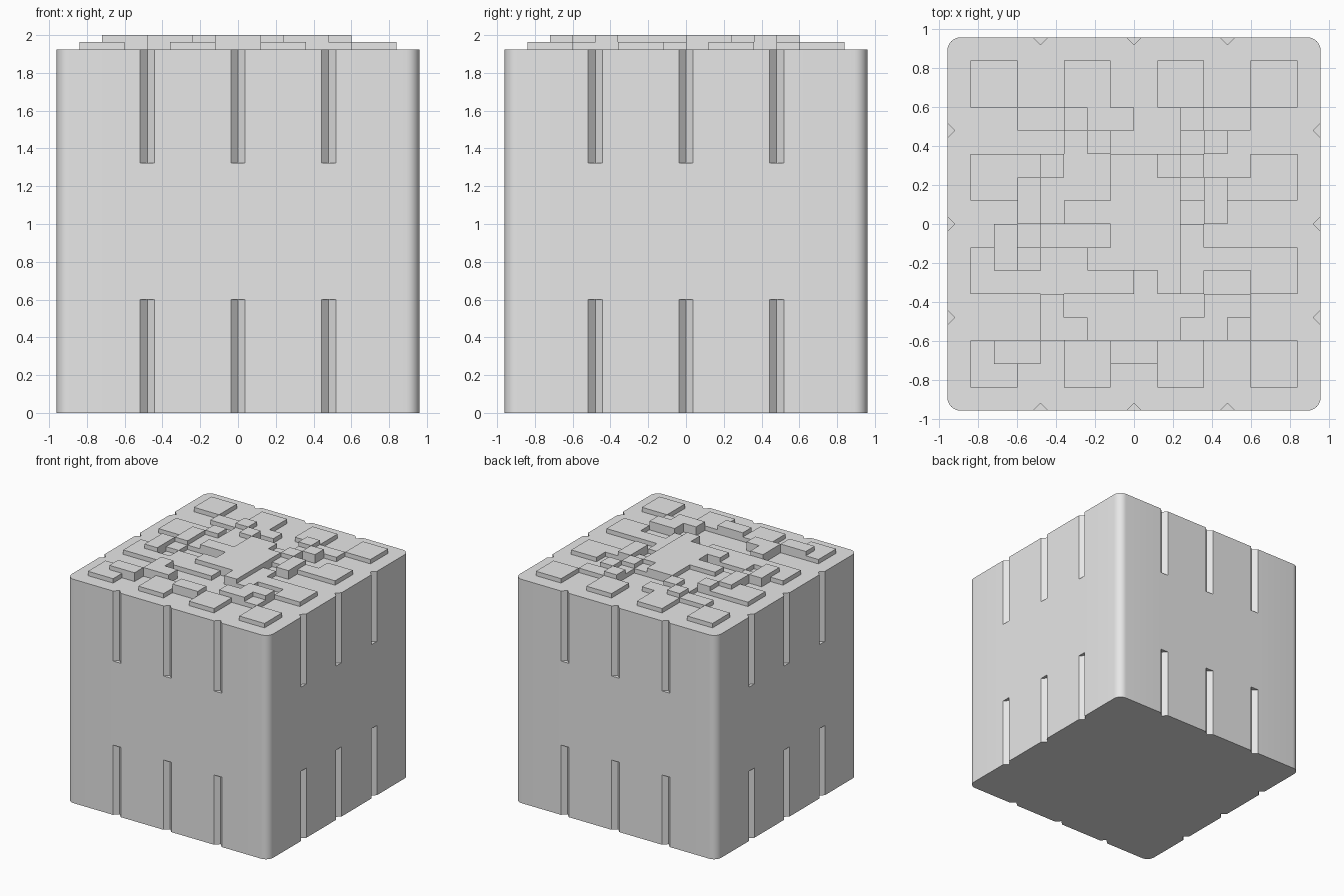
import bpy, bmesh, math

if "Cube" in bpy.data.objects:
    bpy.data.objects.remove(bpy.data.objects["Cube"])

U = 0.12          # plan grid unit of the raised pattern
HALF = 0.96       # half width of the body
TOP = 1.925       # top of the body
LOW, HIGH = 1.963, 2.0

grey = bpy.data.materials.new("grey")
grey.diffuse_color = (0.8, 0.8, 0.8, 1)
grey.use_nodes = True
grey.node_tree.nodes["Principled BSDF"].inputs["Base Color"].default_value = grey.diffuse_color


def finish(bm, name):
    bmesh.ops.recalc_face_normals(bm, faces=bm.faces)
    mesh = bpy.data.meshes.new(name)
    bm.to_mesh(mesh)
    bm.free()
    mesh.materials.append(grey)
    ob = bpy.data.objects.new(name, mesh)
    bpy.context.collection.objects.link(ob)
    return ob


def prism(bm, points, z0, z1):
    face = bm.faces.new([bm.verts.new((x, y, z0)) for x, y in points])
    new = bmesh.ops.extrude_face_region(bm, geom=[face])["geom"]
    for v in new:
        if isinstance(v, bmesh.types.BMVert):
            v.co.z = z1


def blocks(name, rects, z1):
    bm = bmesh.new()
    for x0, x1, y0, y1 in rects:
        pts = [(x0, y0), (x1, y0), (x1, y1), (x0, y1)]
        prism(bm, [(x * U, y * U) for x, y in pts], TOP, z1)
    return finish(bm, name)


# Body: block with rounded upright edges
R, STEPS = 0.07, 8
outline = []
for k, (sx, sy) in enumerate([(1, 1), (-1, 1), (-1, -1), (1, -1)]):
    for i in range(STEPS + 1):
        a = math.pi / 2 * (k + i / STEPS)
        outline.append((sx * (HALF - R) + R * math.cos(a),
                        sy * (HALF - R) + R * math.sin(a)))
bm = bmesh.new()
prism(bm, outline, 0, TOP)
body = finish(bm, "body")

# V grooves: three per side, at the top and at the bottom
bm = bmesh.new()
G = 0.038
for z0, z1 in [(-0.1, 0.6), (1.323, 2.1)]:
    for p in (-0.48, 0, 0.48):
        for cx, cy in [(p, HALF), (p, -HALF), (HALF, p), (-HALF, p)]:
            prism(bm, [(cx + G, cy), (cx, cy + G), (cx - G, cy), (cx, cy - G)], z0, z1)
cutter = finish(bm, "groove_cutter")
cutter.hide_render = True
cutter.hide_viewport = True
cut = body.modifiers.new("grooves", "BOOLEAN")
cut.operation = "DIFFERENCE"
cut.solver = "EXACT"
cut.object = cutter

# Regular grid of low square tiles
starts = (-7, -3, 1, 5)
blocks("square_tiles", [(x, x + 2, y, y + 2) for x in starts for y in starts], LOW)

# Low strips linking the tiles
blocks("low_strips", [
    (-5, -3, 2, 3), (-4, -3, 0, 2), (-5, -4, -1, 0), (-5, -4, -3, -2),
    (-4, -3, -3, -1), (-1, 0, -3, -2), (2, 3, -1, 0), (3, 5, -2, -1),
    (4, 5, 1, 2), (4, 5, -5, -4), (-5, -3, 4, 5), (-2, 0, 4, 5),
    (-3, -2, 3, 4), (2, 3, 3, 4), (3, 5, 4, 5)], LOW)

# High blocks around the middle
blocks("high_blocks", [
    (-6, -4, -6, -5), (-1, 1, -6, -5), (-4, -3, -5, -3), (-3, -2, -5, -4),
    (2, 4, -5, -4), (3, 5, -4, -3), (-6, -5, -2, 0), (-5, -4, 0, 2),
    (-4, -3, 2, 3), (-2, -1, 3, 4), (-3, -2, 4, 5), (2, 3, 4, 5),
    (3, 4, 3, 4), (2, 3, 2, 3), (3, 4, 0, 2)], HIGH)

# Stepped plateau in the centre
steps = [(-1, 3), (1, 3), (1, 2), (2, 2), (2, -3), (1, -3), (1, -2), (-2, -2),
         (-2, -1), (-1, -1), (-1, 0), (-3, 0), (-3, 1), (-1, 1)]
bm = bmesh.new()
prism(bm, [(x * U, y * U) for x, y in steps], TOP, HIGH)
finish(bm, "centre_plateau")

# Smooth rounded corners, crisp everywhere else
bpy.ops.object.select_all(action="DESELECT")
body.select_set(True)
bpy.context.view_layer.objects.active = body
bpy.ops.object.shade_smooth_by_angle(angle=math.radians(30))
